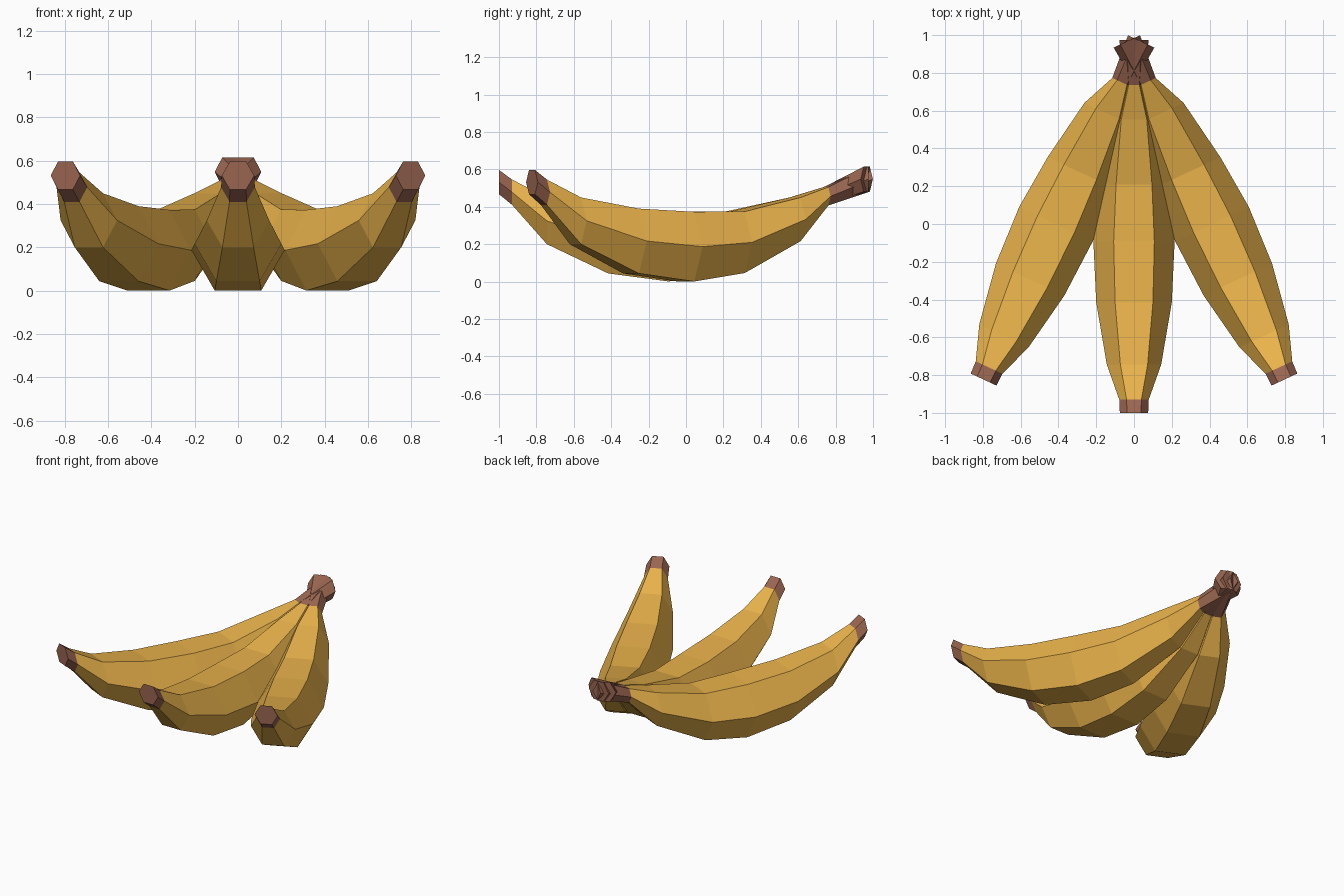
import bpy, bmesh, math
from mathutils import Matrix, Vector

if "Cube" in bpy.data.objects:
    bpy.data.objects.remove(bpy.data.objects["Cube"])

def material(name, color):
    m = bpy.data.materials.new(name)
    m.diffuse_color = color
    m.use_nodes = True
    m.node_tree.nodes["Principled BSDF"].inputs["Base Color"].default_value = m.diffuse_color
    return m

peel = material("yellow_peel", (0.82, 0.45, 0.07, 1))
stalk = material("brown_stalk", (0.32, 0.13, 0.08, 1))

# Upright hexagonal sections from blossom tip to stem: y, centre z, radius
SECTIONS = [(-1.0, 0.532, 0.075), (-0.93, 0.478, 0.078), (-0.744, 0.325, 0.144),
            (-0.416, 0.217, 0.20), (-0.093, 0.187, 0.215), (0.21, 0.21, 0.19),
            (0.553, 0.333, 0.135), (0.735, 0.456, 0.057), (0.975, 0.548, 0.077)]
PIVOT = Vector((0, 0.885, 0))  # where the stems cross

def banana(name, degrees):
    bm = bmesh.new()
    rings = [[bm.verts.new((r * math.cos(math.radians(60 * k)), y,
                            z + r * math.sin(math.radians(60 * k)))) for k in range(6)]
             for y, z, r in SECTIONS]
    # skin between sections, with brown first and last segments
    last = len(rings) - 2
    for i in range(last + 1):
        for k in range(6):
            n = (k + 1) % 6
            f = bm.faces.new((rings[i][k], rings[i][n], rings[i + 1][n], rings[i + 1][k]))
            f.material_index = 1 if i in (0, last) else 0
    # end caps
    for ring in (rings[0], rings[-1]):
        bm.faces.new(ring).material_index = 1
    bmesh.ops.recalc_face_normals(bm, faces=bm.faces)
    # fan out around the shared stem
    bmesh.ops.rotate(bm, verts=bm.verts, cent=PIVOT,
                     matrix=Matrix.Rotation(math.radians(degrees), 3, 'Z'))
    mesh = bpy.data.meshes.new(name)
    bm.to_mesh(mesh)
    bm.free()
    mesh.materials.append(peel)
    mesh.materials.append(stalk)
    bpy.context.collection.objects.link(bpy.data.objects.new(name, mesh))

for name, angle in (("left_banana", -25), ("middle_banana", 0), ("right_banana", 25)):
    banana(name, angle)
